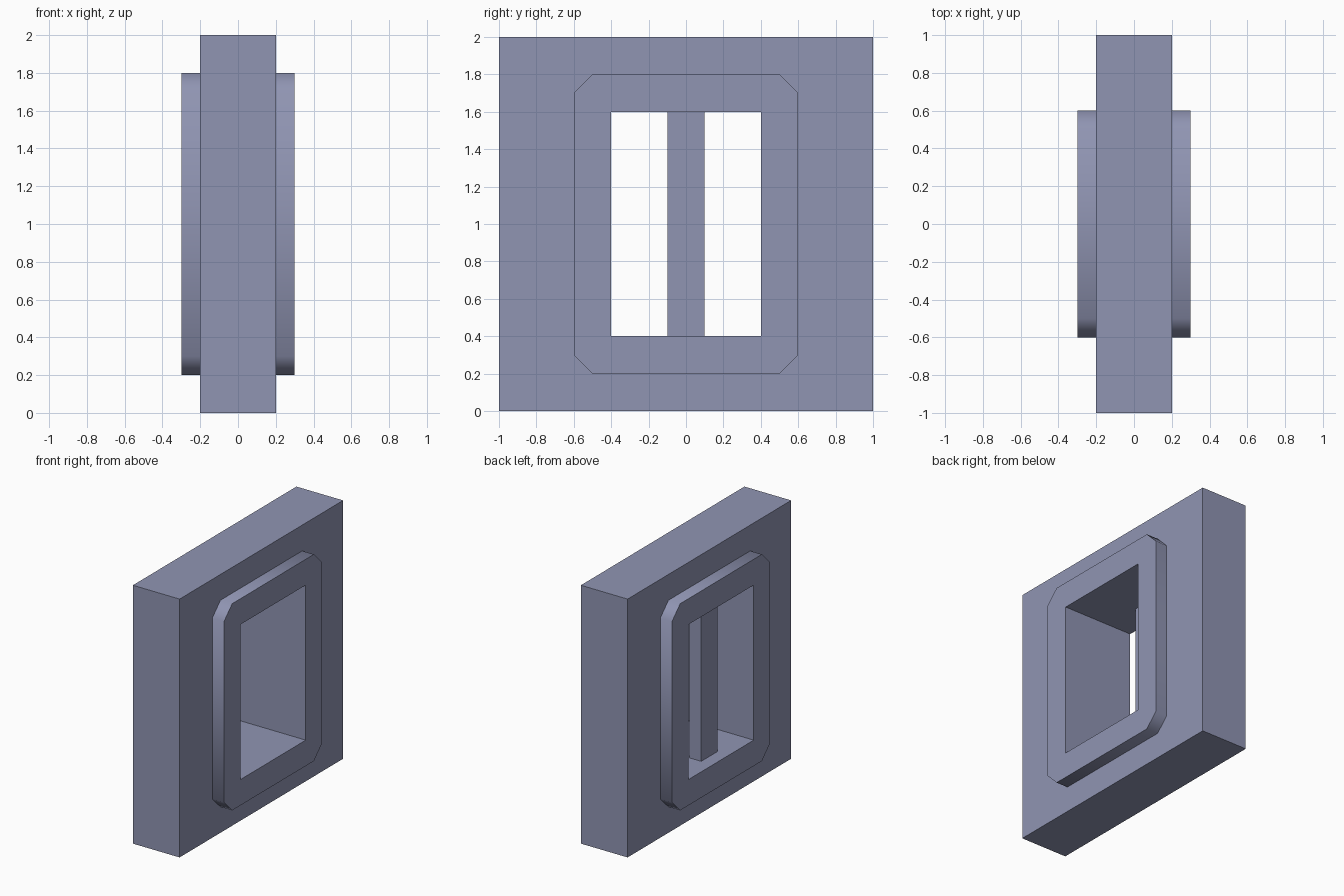
import bpy
import bmesh
import math
from mathutils import Vector

if "Cube" in bpy.data.objects:
    bpy.data.objects.remove(bpy.data.objects["Cube"])

SMOOTH_ANGLE = math.radians(50)

stone = bpy.data.materials.new("slate_blue_grey")
stone.diffuse_color = (0.28, 0.30, 0.45, 1.0)
stone.use_nodes = True
stone.node_tree.nodes["Principled BSDF"].inputs["Base Color"].default_value = stone.diffuse_color


def outline(width, height, chamfer=0.0, mid=1.0):
    """Rectangle in (y, z) centred on z = mid, with optional cut corners."""
    w, h, c = width / 2, height / 2, chamfer
    pts = []
    for sy, sz in ((1, 1), (-1, 1), (-1, -1), (1, -1)):
        if c == 0:
            pts.append((sy * w, mid + sz * h))
            continue
        corner = [(sy * w, mid + sz * (h - c)), (sy * (w - c), mid + sz * h)]
        pts += corner if sy * sz > 0 else corner[::-1]
    return pts


def slab(name, loops, x0, x1):
    """Fill the loops (outer, then holes) at x0 and extrude to x1."""
    bm = bmesh.new()
    edges = []
    for loop in loops:
        vs = [bm.verts.new((x0, y, z)) for y, z in loop]
        edges += [bm.edges.new((vs[i - 1], vs[i])) for i in range(len(vs))]
    bmesh.ops.triangle_fill(bm, edges=edges, use_beauty=True, normal=Vector((1, 0, 0)))
    ext = bmesh.ops.extrude_face_region(bm, geom=bm.faces[:])
    moved = [g for g in ext["geom"] if isinstance(g, bmesh.types.BMVert)]
    bmesh.ops.translate(bm, verts=moved, vec=(x1 - x0, 0, 0))
    bmesh.ops.recalc_face_normals(bm, faces=bm.faces[:])

    # smooth across the cut corners, sharp at right angles
    for f in bm.faces:
        f.smooth = True
    for e in bm.edges:
        e.smooth = e.calc_face_angle(math.pi) < SMOOTH_ANGLE

    mesh = bpy.data.meshes.new(name)
    bm.to_mesh(mesh)
    bm.free()
    mesh.materials.append(stone)
    obj = bpy.data.objects.new(name, mesh)
    bpy.context.collection.objects.link(obj)
    return obj


# wall panel; its opening edge is buried inside the frame
slab("wall", [outline(2.0, 2.0), outline(1.0, 1.4)], -0.2, 0.2)

# raised window frame with cut corners, standing out on both sides
slab("window_frame", [outline(1.2, 1.6, 0.1), outline(0.8, 1.2)], -0.3, 0.3)

# upright bar set towards the -x side of the opening
slab("window_bar", [outline(0.2, 1.2)], -0.2, -0.1)
